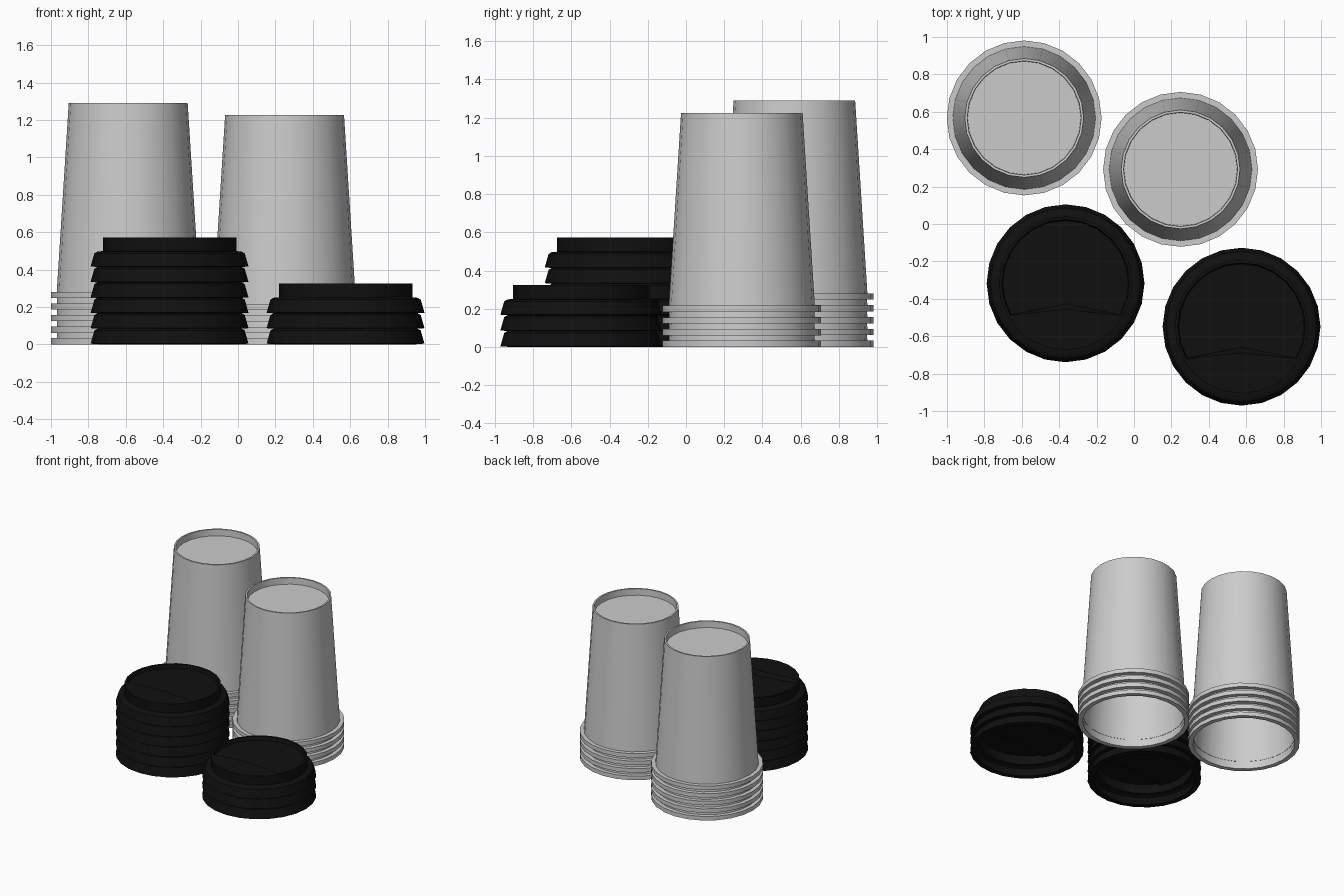
import bpy, bmesh, math

if "Cube" in bpy.data.objects:
    bpy.data.objects.remove(bpy.data.objects["Cube"])

SIDES = 24

lid_mat = bpy.data.materials.new("black_plastic")
lid_mat.diffuse_color = (0.005, 0.005, 0.005, 1)
lid_mat.use_nodes = True
lid_mat.node_tree.nodes["Principled BSDF"].inputs["Base Color"].default_value = lid_mat.diffuse_color


def ring(bm, r, z):
    return [bm.verts.new((r * math.cos(2 * math.pi * i / SIDES),
                          r * math.sin(2 * math.pi * i / SIDES), z)) for i in range(SIDES)]


def bridge(bm, a, b):
    n = len(a)
    for i in range(n):
        j = (i + 1) % n
        bm.faces.new((a[i], a[j], b[j], b[i]))


def lathe(bm, profile):
    rings = [ring(bm, r, z) for r, z in profile]
    for a, b in zip(rings, rings[1:]):
        bridge(bm, a, b)
    return rings


def finish(bm, name):
    me = bpy.data.meshes.new(name)
    bmesh.ops.recalc_face_normals(bm, faces=bm.faces)
    bm.to_mesh(me)
    bm.free()
    me.shade_smooth()
    me.set_sharp_from_angle(angle=math.radians(30))
    return me


# Upside-down cup: rolled lip, tapering wall, recessed base
def cup_mesh():
    bm = bmesh.new()
    rings = lathe(bm, [(0.378, 0.033), (0.378, 0.0), (0.414, 0.0), (0.414, 0.033),
                       (0.382, 0.033), (0.318, 1.042), (0.305, 1.042), (0.303, 0.99)])
    bm.faces.new(rings[-1])
    return finish(bm, "cup")


# Lid: flared skirt, shoulder, raised plateau with a sunken floor and sip ledge
def lid_mesh():
    bm = bmesh.new()
    top = lathe(bm, [(0.372, 0.0), (0.422, 0.004), (0.402, 0.074), (0.385, 0.084),
                     (0.357, 0.086), (0.357, 0.16), (0.342, 0.16)])[-1]
    ledge_peak = bm.verts.new((0, -0.14, 0.16))
    k0, k1 = -SIDES // 12, SIDES // 2 + SIDES // 12
    back = [top[i % SIDES] for i in range(k0, k1 + 1)]
    front = [top[i % SIDES] for i in range(k1, SIDES + k0 + 1)]
    bm.faces.new(front + [ledge_peak])
    edge = back + [ledge_peak]
    floor = [bm.verts.new((v.co.x * 0.98, v.co.y * 0.98, 0.13)) for v in back]
    floor.append(bm.verts.new((0, -0.11, 0.13)))
    bridge(bm, edge, floor)
    bm.faces.new(floor)
    me = finish(bm, "lid")
    me.materials.append(lid_mat)
    return me


def stack(mesh, name, x, y, count, step):
    for i in range(count):
        ob = bpy.data.objects.new(f"{name}_{i + 1}", mesh)
        ob.location = (x, y, i * step)
        bpy.context.collection.objects.link(ob)


cup, lid = cup_mesh(), lid_mesh()
stack(cup, "tall_stack_cup", -0.587, 0.567, 5, 0.062)
stack(cup, "short_stack_cup", 0.249, 0.292, 4, 0.061)
stack(lid, "tall_stack_lid", -0.366, -0.317, 6, 0.0825)
stack(lid, "short_stack_lid", 0.575, -0.549, 3, 0.0825)
